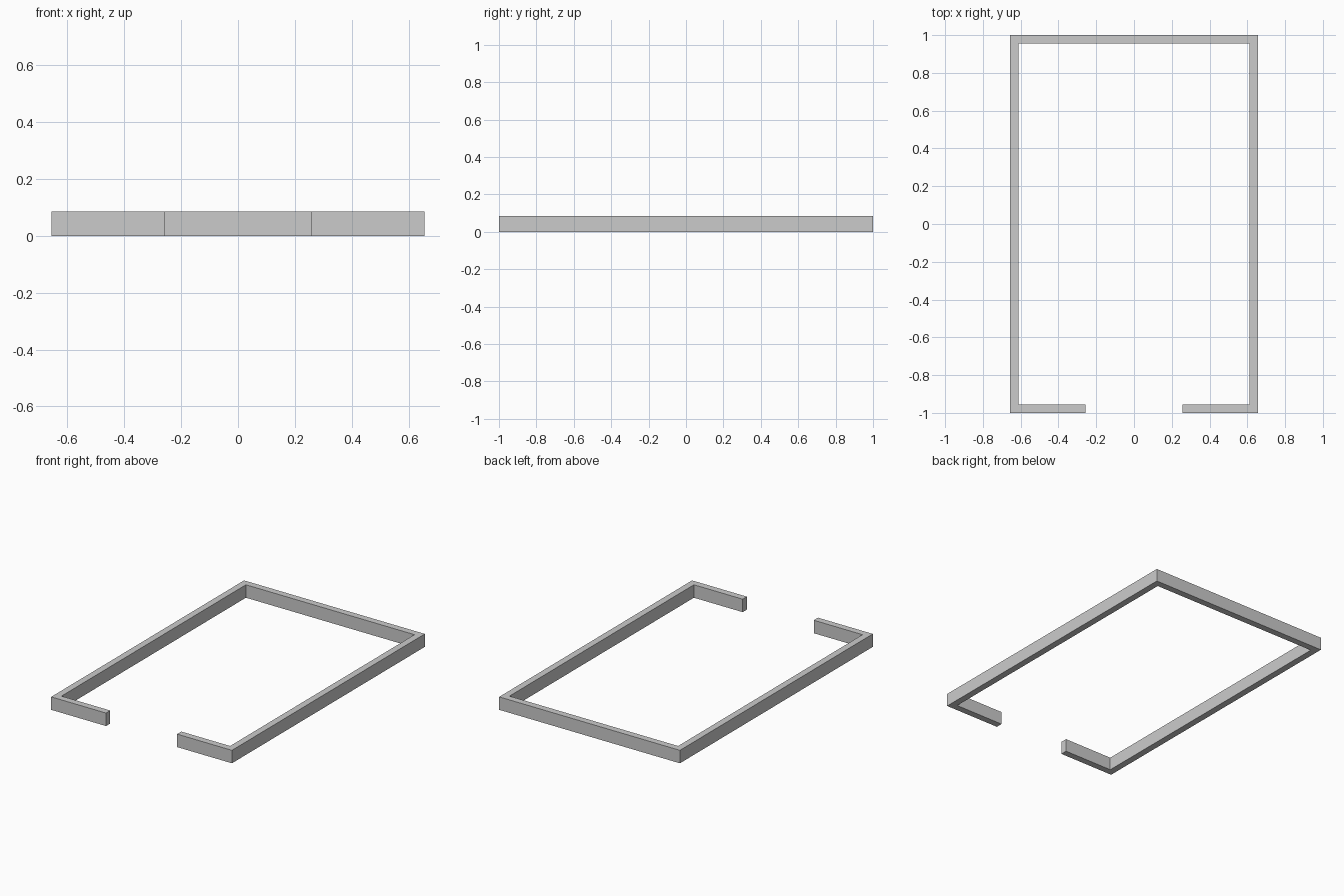
import bpy
import bmesh

cube = bpy.data.objects.get("Cube")
if cube:
    bpy.data.objects.remove(cube, do_unlink=True)

HALF_W, HALF_L = 0.656, 1.0   # outer half width and half length
WALL, HEIGHT = 0.044, 0.085   # bar thickness and height
GAP = 0.258                   # half width of the front opening

grey = bpy.data.materials.new("plain grey")
grey.use_nodes = True
colour = (0.6, 0.6, 0.6, 1.0)
grey.diffuse_color = colour
grey.node_tree.nodes["Principled BSDF"].inputs["Base Color"].default_value = colour

# Open frame outline: outer path, then back along the inner path
ix, iy = HALF_W - WALL, HALF_L - WALL
right_half = [(-GAP, -HALF_L), (-HALF_W, -HALF_L), (-HALF_W, HALF_L)]
right_inner = [(-ix, iy), (-ix, -iy), (-GAP, -iy)]


def mirrored(points):
    return [(-x, y) for x, y in reversed(points)]


outline = right_half + mirrored(right_half) + mirrored(right_inner) + right_inner

# Extrude the outline into one solid frame, with mitred quads on top and bottom
bm = bmesh.new()
verts = [bm.verts.new((x, y, 0)) for x, y in outline]
n = len(verts)
faces = [bm.faces.new((verts[i], verts[i + 1], verts[n - 2 - i], verts[n - 1 - i]))
         for i in range(n // 2 - 1)]
extruded = bmesh.ops.extrude_face_region(bm, geom=faces, use_keep_orig=True)
top = [g for g in extruded["geom"] if isinstance(g, bmesh.types.BMVert)]
bmesh.ops.translate(bm, verts=top, vec=(0, 0, HEIGHT))
bmesh.ops.recalc_face_normals(bm, faces=bm.faces)

mesh = bpy.data.meshes.new("open_frame")
bm.to_mesh(mesh)
bm.free()
mesh.materials.append(grey)
frame = bpy.data.objects.new("open_frame", mesh)
bpy.context.collection.objects.link(frame)
